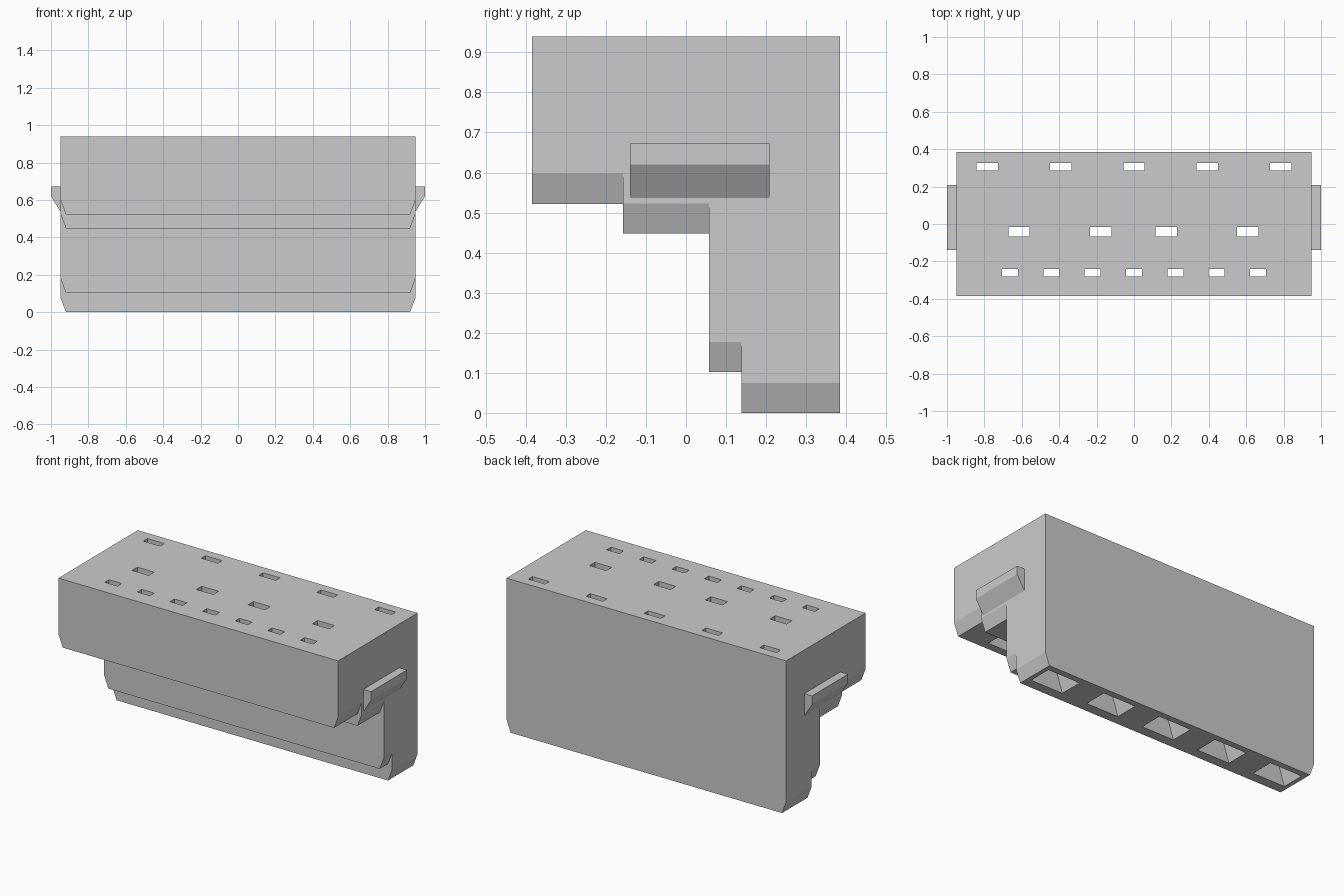
import bpy, bmesh

if "Cube" in bpy.data.objects:
    bpy.data.objects.remove(bpy.data.objects["Cube"])

TOP = 0.94
HALF = 0.948          # half width of the housing
BACK = 0.384

grey = bpy.data.materials.new("light_grey")
grey.use_nodes = True
colour = (0.6, 0.6, 0.6, 1)
grey.diffuse_color = colour
grey.node_tree.nodes["Principled BSDF"].inputs["Base Color"].default_value = colour


def finish(name, bm):
    bmesh.ops.recalc_face_normals(bm, faces=bm.faces)
    mesh = bpy.data.meshes.new(name)
    bm.to_mesh(mesh)
    bm.free()
    mesh.materials.append(grey)
    obj = bpy.data.objects.new(name, mesh)
    bpy.context.collection.objects.link(obj)
    return obj


def loft(bm, rings):
    """Closed solid through rings with equal point counts."""
    loops = [[bm.verts.new(p) for p in ring] for ring in rings]
    n = len(loops[0])
    for a, b in zip(loops, loops[1:]):
        for i in range(n):
            j = (i + 1) % n
            bm.faces.new((a[i], a[j], b[j], b[i]))
    bm.faces.new(loops[0])
    bm.faces.new(loops[-1])


def prism(name, profile, y0, y1):
    """XZ profile extruded along y."""
    bm = bmesh.new()
    loft(bm, [[(x, y, z) for x, z in profile] for y in (y0, y1)])
    return finish(name, bm)


def boolean(target, tool, operation):
    mod = target.modifiers.new(operation.lower(), "BOOLEAN")
    mod.operation = operation
    mod.solver = "EXACT"
    mod.object = tool
    bpy.context.view_layer.objects.active = target
    bpy.ops.object.modifier_apply(modifier=mod.name)
    bpy.data.objects.remove(tool)


def rect(x, half_w, y0, y1, z):
    return [(x - half_w, y0, z), (x + half_w, y0, z),
            (x + half_w, y1, z), (x - half_w, y1, z)]


# Stepped housing: each lower tier starts further back, ends chamfered
tiers = [(-0.384, -0.12, 0.522), (-0.157, 0.09, 0.448),
         (0.058, 0.18, 0.102), (0.138, BACK, 0.0)]
housing = None
for y0, y1, z in tiers:
    side = [(HALF, TOP), (HALF, z + 0.075), (0.92, z)]
    profile = side + [(-x, h) for x, h in reversed(side)]
    tier = prism("housing", profile, y0, y1)
    if housing:
        boolean(housing, tier, "UNION")
    else:
        housing = tier
housing.name = "housing"

# Rows of cavities: flared mouth below, narrow slot through the top
rows = [
    ([-0.784, -0.392, 0, 0.392, 0.784], 0.057, (0.285, 0.325), 0.11, (0.20, 0.345), 0.0),
    ([-0.615, -0.178, 0.173, 0.608], 0.057, (-0.067, -0.015), 0.11, (-0.115, 0.022), 0.448),
    ([i * 0.221 for i in range(-3, 4)], 0.043, (-0.282, -0.24), 0.085, (-0.335, -0.20), 0.522),
]
bm = bmesh.new()
for centres, slot_w, slot_y, mouth_w, mouth_y, z in rows:
    for x in centres:
        loft(bm, [rect(x, mouth_w, *mouth_y, z - 0.03),
                  rect(x, mouth_w, *mouth_y, z),
                  rect(x, slot_w + 0.01, *mouth_y, z + 0.13),
                  rect(x, slot_w + 0.01, *mouth_y, 0.84),
                  rect(x, slot_w, *slot_y, 0.84),
                  rect(x, slot_w, *slot_y, TOP + 0.03)])
boolean(housing, finish("cavity_cutter", bm), "DIFFERENCE")

# Side latches with sloping undersides
for name, s in (("left_latch", 1), ("right_latch", -1)):
    prism(name, [(s * x, z) for x, z in
                 ((0.94, 0.672), (1.0, 0.672), (1.0, 0.62), (HALF, 0.536), (0.94, 0.536))],
          -0.14, 0.208)
